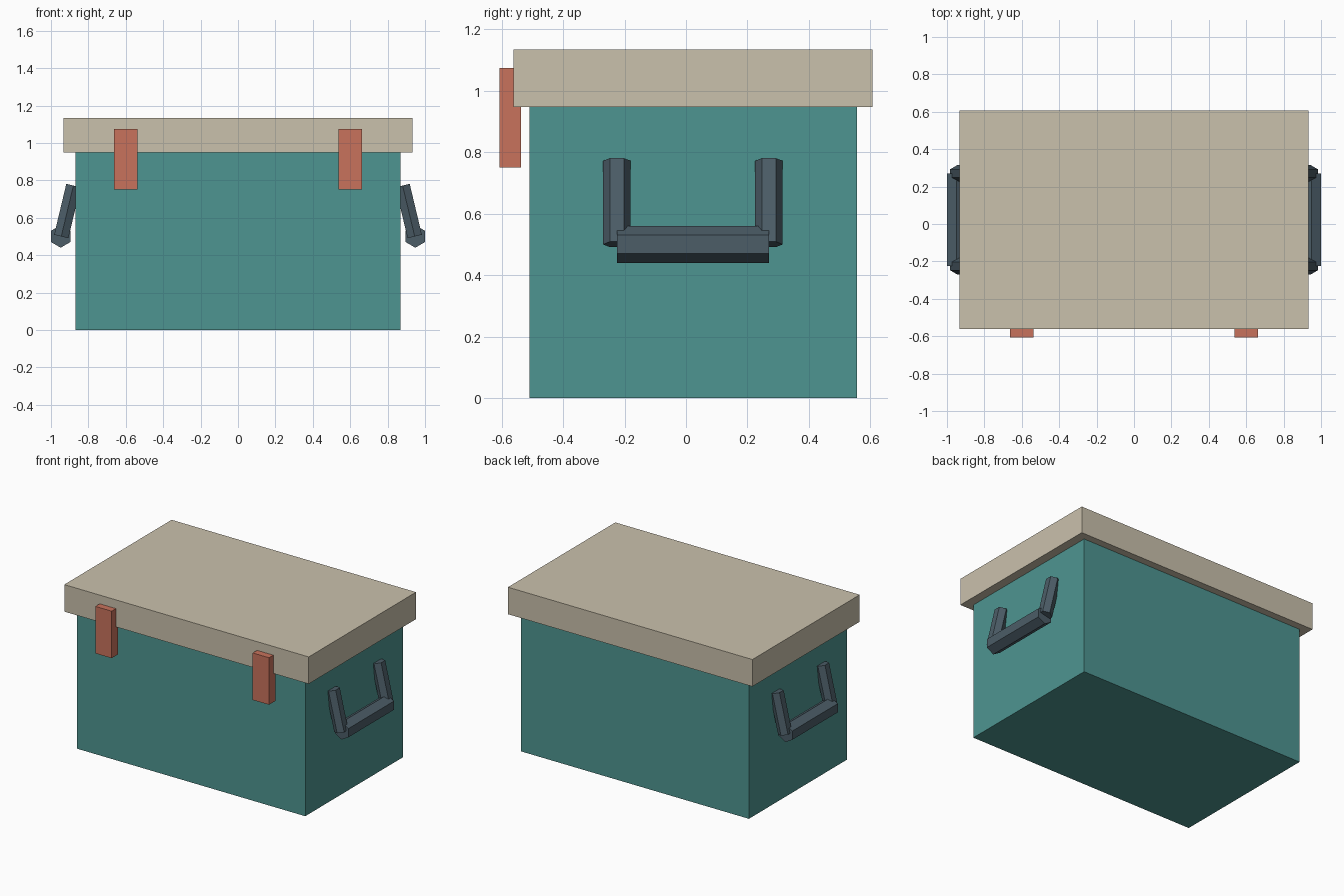
import bpy, bmesh
from math import cos, sin, tau
from mathutils import Vector

cube = bpy.data.objects.get("Cube")
if cube:
    bpy.data.objects.remove(cube, do_unlink=True)


def material(name, rgb):
    mat = bpy.data.materials.new(name)
    mat.use_nodes = True
    mat.diffuse_color = (*rgb, 1)
    mat.node_tree.nodes["Principled BSDF"].inputs["Base Color"].default_value = (*rgb, 1)
    return mat


teal = material("teal", (0.076, 0.301, 0.283))
sand = material("sand", (0.591, 0.533, 0.413))
rust = material("rust", (0.578, 0.171, 0.107))
slate = material("slate", (0.072, 0.110, 0.137))


def add_object(name, bm, mat):
    bmesh.ops.recalc_face_normals(bm, faces=bm.faces)
    mesh = bpy.data.meshes.new(name)
    bm.to_mesh(mesh)
    bm.free()
    mesh.materials.append(mat)
    obj = bpy.data.objects.new(name, mesh)
    bpy.context.collection.objects.link(obj)
    return obj


def box(name, low, high, mat):
    low, high = Vector(low), Vector(high)
    bm = bmesh.new()
    bmesh.ops.create_cube(bm, size=1)
    bmesh.ops.scale(bm, vec=high - low, verts=bm.verts)
    bmesh.ops.translate(bm, vec=(low + high) / 2, verts=bm.verts)
    return add_object(name, bm, mat)


def hex_prism(name, start, end, radius, corner, mat):
    """Six-sided rod from start to end with one edge pointing along corner."""
    start, end, corner = Vector(start), Vector(end), Vector(corner)
    side = (end - start).normalized().cross(corner)
    ring = [radius * (cos(tau * i / 6) * corner + sin(tau * i / 6) * side) for i in range(6)]
    bm = bmesh.new()
    caps = [[bm.verts.new(p + v) for v in ring] for p in (start, end)]
    for cap in caps:
        bm.faces.new(cap)
    for i in range(6):
        j = (i + 1) % 6
        bm.faces.new((caps[0][i], caps[0][j], caps[1][j], caps[1][i]))
    return add_object(name, bm, mat)


# Chest body and overhanging lid
box("body", (-0.87, -0.51, 0), (0.87, 0.557, 0.95), teal)
box("lid", (-0.932, -0.561, 0.948), (0.932, 0.608, 1.134), sand)

# Latches and carrying handles on both sides
for side, s in (("left", 1), ("right", -1)):
    box(f"{side}_latch", (s * 0.6 - 0.062, -0.608, 0.75), (s * 0.6 + 0.062, -0.537, 1.074), rust)

    ends = {"front": -0.225, "back": 0.27}
    hex_prism(f"{side}_handle_grip", (s * 0.948, ends["front"], 0.5),
              (s * 0.948, ends["back"], 0.5), 0.06, (0, 0, 1), slate)
    for end, y in ends.items():
        hex_prism(f"{side}_handle_{end}_arm", (s * 0.945, y, 0.5),
                  (s * 0.88, y, 0.772), 0.045, (0, 1, 0), slate)
